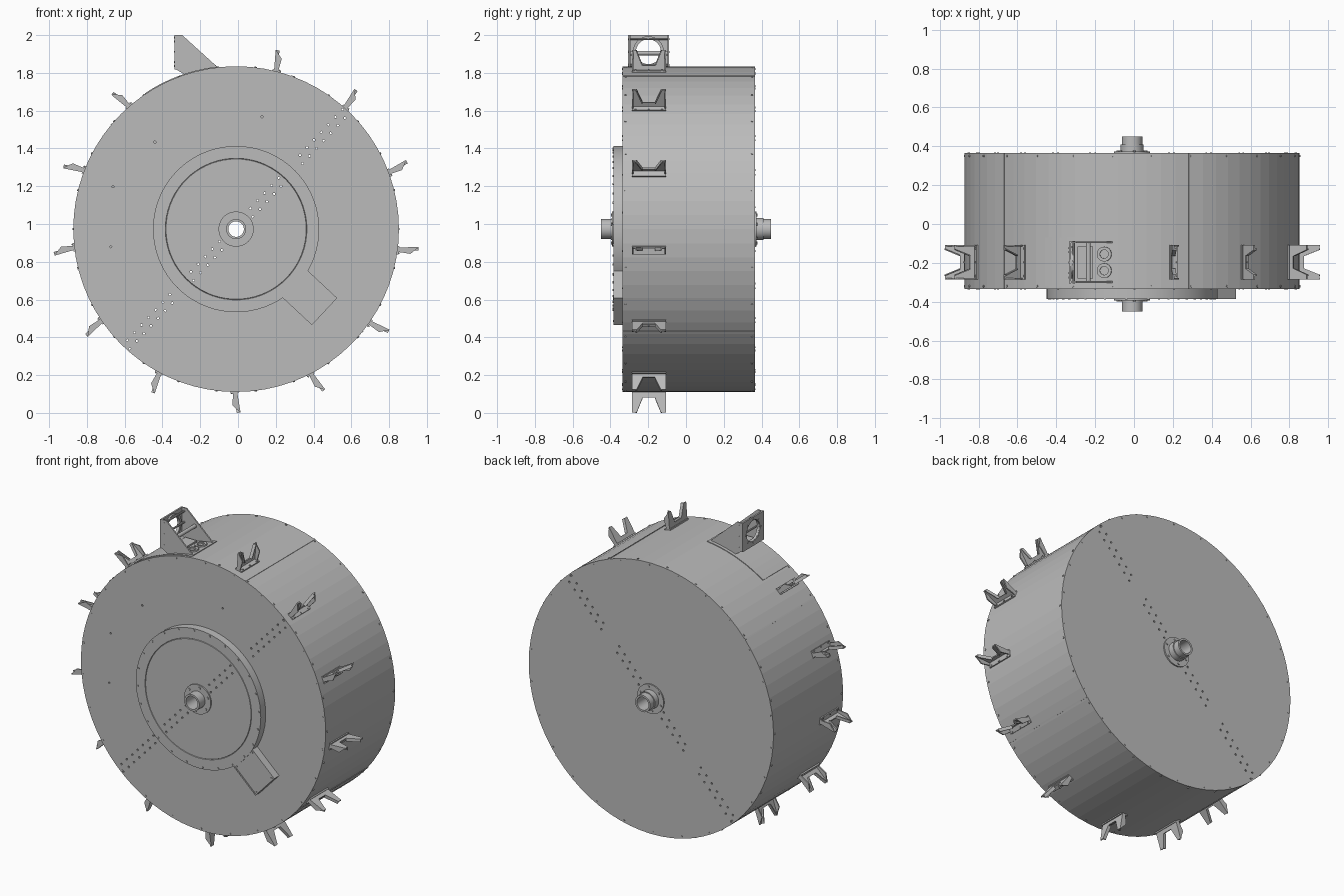
import bpy, bmesh, math
from mathutils import Matrix, Vector

if "Cube" in bpy.data.objects:
    bpy.data.objects.remove(bpy.data.objects["Cube"])

grey = bpy.data.materials.new("steel grey")
grey.use_nodes = True
COLOUR = (0.5, 0.5, 0.5, 1)
grey.diffuse_color = COLOUR
grey.node_tree.nodes["Principled BSDF"].inputs["Base Color"].default_value = COLOUR

R, FRONT, BACK = 0.862, -0.335, 0.365
# Local axes (x, z, y): profiles lie in the front plane, depth runs along y
PLANE = Matrix(((1, 0, 0, 0), (0, 0, 1, 0), (0, 1, 0, 0), (0, 0, 0, 1)))
DRUM = Matrix.Translation((-0.01, 0, 0.973)) @ PLANE
SWAP = Matrix(((0, 1, 0, 0), (0, 0, 1, 0), (1, 0, 0, 0), (0, 0, 0, 1)))


def shift(x, y, z):
    return Matrix.Translation((x, y, z))


def polar(deg, r, y):
    return DRUM @ Matrix.Rotation(math.radians(deg), 4, "Z") @ shift(r, 0, y)


def prism(bm, pts, lo, hi, m):
    """Extrude a flat outline from lo to hi along the local depth axis."""
    a = [bm.verts.new(m @ Vector((u, v, lo))) for u, v in pts]
    b = [bm.verts.new(m @ Vector((u, v, hi))) for u, v in pts]
    bm.faces.new(a)
    bm.faces.new(b[::-1])
    for i in range(len(pts)):
        j = (i + 1) % len(pts)
        bm.faces.new((a[i], b[i], b[j], a[j]))


def box(bm, u0, u1, v0, v1, lo, hi, m):
    prism(bm, [(u0, v0), (u1, v0), (u1, v1), (u0, v1)], lo, hi, m)


def disc(bm, r, lo, hi, m, n=8):
    prism(bm, [(r * math.cos(math.tau * i / n), r * math.sin(math.tau * i / n))
               for i in range(n)], lo, hi, m)


def lathe(bm, profile, m, n=48):
    """Revolve a closed (radius, depth) profile."""
    rings = []
    for i in range(n):
        a = math.tau * i / n
        rings.append([bm.verts.new(m @ Vector((r * math.cos(a), r * math.sin(a), h)))
                      for r, h in profile])
    for i in range(n):
        p, q = rings[i], rings[(i + 1) % n]
        for j in range(len(profile)):
            k = (j + 1) % len(profile)
            bm.faces.new((p[j], q[j], q[k], p[k]))


def tube(bm, r0, r1, lo, hi, m, n=48):
    lathe(bm, [(r0, lo), (r1, lo), (r1, hi), (r0, hi)], m, n)


def finish(bm, name, smooth=False):
    bmesh.ops.recalc_face_normals(bm, faces=bm.faces[:])
    mesh = bpy.data.meshes.new(name)
    bm.to_mesh(mesh)
    bm.free()
    mesh.materials.append(grey)
    ob = bpy.data.objects.new(name, mesh)
    bpy.context.collection.objects.link(ob)
    if smooth:
        bpy.ops.object.select_all(action="DESELECT")
        ob.select_set(True)
        bpy.context.view_layer.objects.active = ob
        bpy.ops.object.shade_smooth_by_angle(angle=math.radians(30))
    return ob


def cut(target, cutter):
    mod = target.modifiers.new("holes", "BOOLEAN")
    mod.operation = "DIFFERENCE"
    mod.solver = "EXACT"
    mod.object = cutter
    bpy.context.view_layer.objects.active = target
    bpy.ops.object.modifier_apply(modifier=mod.name)


# Drum, with a bore for the axle
bm = bmesh.new()
tube(bm, 0.045, R, FRONT, BACK, DRUM, 72)
drum = finish(bm, "drum")

# Raised round cover with a shallow seam groove
bm = bmesh.new()
lathe(bm, [(0.045, FRONT), (0.44, FRONT), (0.44, -0.385), (0.375, -0.385),
           (0.373, -0.381), (0.371, -0.385), (0.045, -0.385)], DRUM, 72)
cover = finish(bm, "front_cover", True)

# Diagonal double row of through holes, plus four single holes
bm = bmesh.new()
for side in (-1, 1):
    for i in range(14):
        along = 0.12 + 0.055 * i
        if along < 0.36 or along > 0.47:
            for row in (-1, 1):
                disc(bm, 0.006, -0.6, 0.6,
                     polar(47, 0, 0) @ shift(side * along + row * 0.012, row * 0.02, 0))
for deg, r in ((77, 0.61), (133, 0.63), (161, 0.69), (188, 0.67)):
    disc(bm, 0.006, -0.6, -0.25, polar(deg, r, 0))
cutter = finish(bm, "hole_cutter")
cutter.hide_render = True
cut(drum, cutter)
cut(cover, cutter)
bpy.data.objects.remove(cutter)

# Hollow axle, collar and bolted flanges
bm = bmesh.new()
tube(bm, 0.041, 0.053, -0.45, 0.45, DRUM)
tube(bm, 0.05, 0.059, BACK, 0.41, DRUM)
finish(bm, "axle", True)
for name, y, out in (("front_flange", -0.385, -1), ("rear_flange", BACK, 1)):
    bm = bmesh.new()
    tube(bm, 0.05, 0.093, *sorted((y, y + out * 0.008)), DRUM)
    for i in range(6):
        disc(bm, 0.008, *sorted((y, y + out * 0.013)), polar(20 + 60 * i, 0.076, 0), 6)
    finish(bm, name, True)

# Bolts around the cover and along both drum edges
bm = bmesh.new()
for i in range(24):
    disc(bm, 0.006, -0.39, -0.38, polar(15 * i + 4, 0.428, 0))
finish(bm, "cover_bolts")
bm = bmesh.new()
for i in range(26):
    for y in (FRONT + 0.015, BACK - 0.015):
        disc(bm, 0.006, R - 0.01, R + 0.004, polar(i * 360 / 26, 0, y) @ SWAP @
             Matrix(((1, 0, 0, 0), (0, 0, 1, 0), (0, 1, 0, 0), (0, 0, 0, 1))))
    for y in (FRONT, BACK):
        disc(bm, 0.005, y - 0.003, y + 0.003, polar(i * 360 / 26 + 6, R - 0.014, 0))
finish(bm, "rim_bolts")

# Lapped seams of the drum shell
bm = bmesh.new()
for deg in (70, 140, -39):
    box(bm, -0.01, 0.003, -0.004, 0.004, FRONT, BACK, polar(deg, R, 0))
finish(bm, "shell_seams")

# Discharge box leaving the cover at the lower right
bm = bmesh.new()
m = polar(-43, 0, 0)
box(bm, 0.41, 0.634, -0.09, 0.09, -0.381, FRONT, m)
for s in (-1, 1):
    box(bm, 0.425, 0.64, s * 0.094 - 0.004, s * 0.094 + 0.004, -0.385, FRONT, m)
box(bm, 0.632, 0.64, -0.094, 0.094, -0.385, FRONT, m)
for r in (0.44, 0.628):
    for s in (-1, 1):
        disc(bm, 0.006, -0.386, -0.38, m @ shift(r, s * 0.08, 0))
finish(bm, "discharge_box")

# Forked teeth: thirteen even places, one taken by the inlet
half_fork = [(0.09, 0), (0.09, 0.11), (0.07, 0.11), (0.038, 0.03)]
fork = half_fork + [(-u, v) for u, v in reversed(half_fork)]
gusset = [(-0.004, 0), (0.11, 0.018), (0.07, -0.023), (-0.004, -0.02)]
for i in range(12):
    m = polar(76.4 - i * 360 / 13, R, -0.197)
    bm = bmesh.new()
    prism(bm, fork, -0.006, 0.002, m @ Matrix.Rotation(math.radians(9), 4, "Z") @ SWAP)
    for s in (-1, 1):
        prism(bm, gusset, s * 0.086 - 0.004, s * 0.086 + 0.004, m)
        # folded inner lip of each prong
        lip = [(0.038, 0.03), (0.07, 0.11), (0.064, 0.11), (0.032, 0.03)]
        prism(bm, [(s * u, v) for u, v in lip], -0.018, 0.002,
              m @ Matrix.Rotation(math.radians(9), 4, "Z") @ SWAP)
    box(bm, -0.006, 0.007, -0.034, 0.01, -0.09, 0.09, m)
    for y in (-0.07, 0, 0.07):
        box(bm, 0, 0.012, -0.031, -0.023, y - 0.005, y + 0.005, m)
    finish(bm, f"tooth_{i + 1}")

# Curved saddle plate under the inlet
bm = bmesh.new()
arc = [math.radians(96 + 28 * i / 10) for i in range(11)]
prism(bm, [((R + 0.004) * math.cos(a), (R + 0.004) * math.sin(a)) for a in arc] +
      [((R - 0.01) * math.cos(a), (R - 0.01) * math.sin(a)) for a in reversed(arc)],
      -0.32, -0.07, DRUM)
finish(bm, "inlet_saddle")

# Inlet side plates and cross bar
bm = bmesh.new()
plate = [(-0.33, 2.0), (-0.295, 2.0), (-0.11, 1.832), (-0.28, 1.79), (-0.33, 1.82)]
for y in (-0.303, -0.099):
    prism(bm, plate, y, y + 0.009, PLANE)
for x, z in ((-0.31, 1.98), (-0.31, 1.91), (-0.31, 1.84)):
    disc(bm, 0.006, -0.306, -0.087, PLANE @ shift(x, z, 0))
finish(bm, "inlet_sides")
bm = bmesh.new()
disc(bm, 0.012, -0.3, -0.095, PLANE @ shift(-0.235, 1.905, 0), 16)
box(bm, -0.29, -0.21, 1.80, 1.825, -0.28, -0.115, PLANE)
finish(bm, "inlet_bar", True)

# Inlet flange with a round opening and collar, facing sideways
ACROSS = shift(0, -0.199, 1.912) @ SWAP.inverted() @ SWAP.inverted() @ SWAP.inverted()
ACROSS = ACROSS @ Matrix(((0, 0, 1, 0), (1, 0, 0, 0), (0, 1, 0, 0), (0, 0, 0, 1)))
bm = bmesh.new()
box(bm, -0.108, 0.108, -0.095, 0.088, -0.335, -0.325, ACROSS)
flange = finish(bm, "inlet_flange")
bm = bmesh.new()
disc(bm, 0.067, -0.4, -0.3, ACROSS, 32)
cutter = finish(bm, "opening_cutter")
cutter.hide_render = True
cut(flange, cutter)
bpy.data.objects.remove(cutter)
bm = bmesh.new()
tube(bm, 0.066, 0.082, -0.33, -0.315, ACROSS, 32)
for i in range(8):
    disc(bm, 0.005, -0.338, -0.312, ACROSS @ Matrix.Rotation(i * math.tau / 8, 4, "Z") @ shift(0.076, 0, 0))
finish(bm, "inlet_collar", True)

# Twin ports on the drum inside the inlet
bm = bmesh.new()
for y in (-0.24, -0.155):
    tube(bm, 0.022, 0.038, R - 0.01, R + 0.012, polar(99.5, 0, y) @ Matrix(
        ((0, 0, 1, 0), (1, 0, 0, 0), (0, 1, 0, 0), (0, 0, 0, 1))), 24)
finish(bm, "inlet_ports", True)
